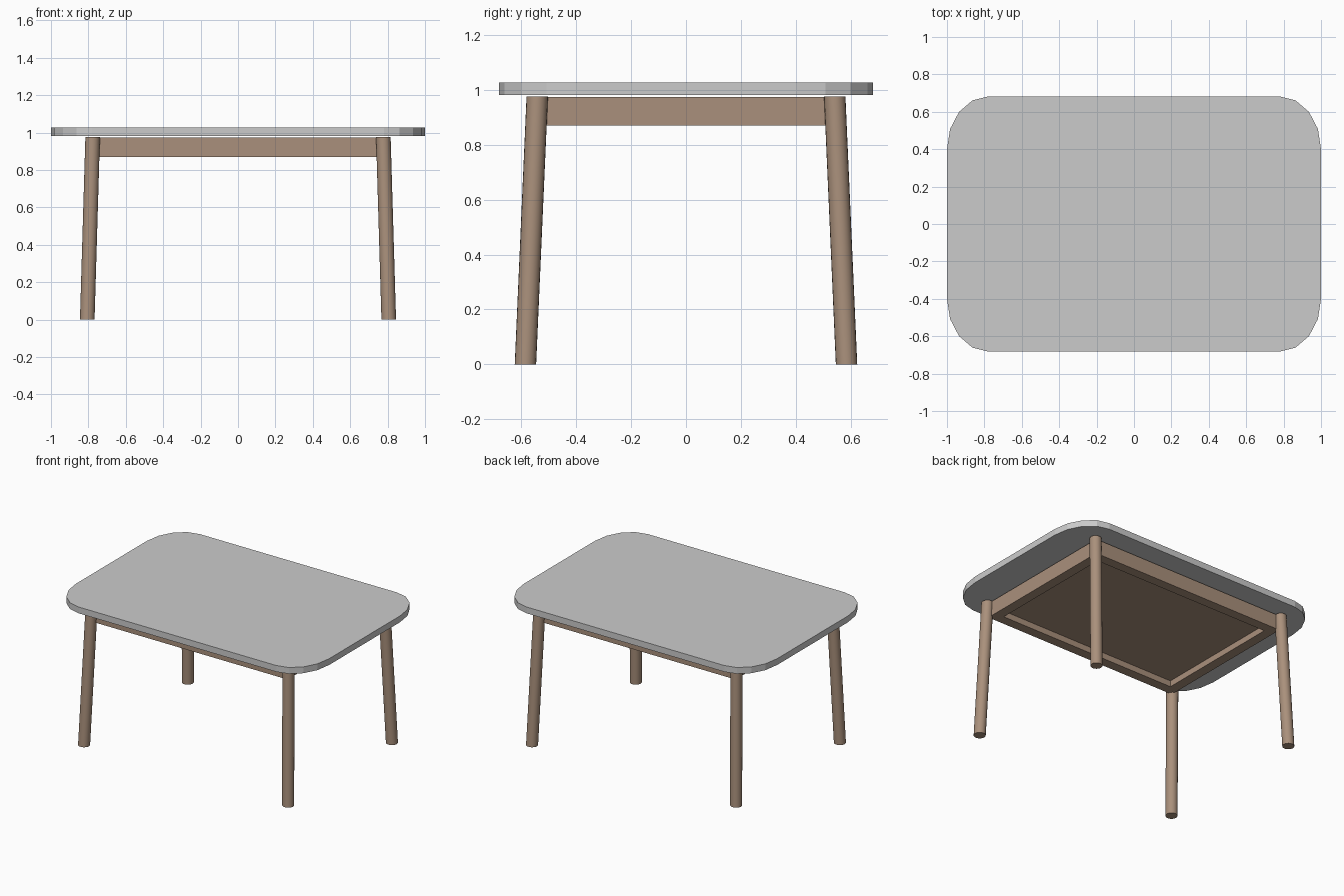
import bpy, bmesh, math

if "Cube" in bpy.data.objects:
    bpy.data.objects.remove(bpy.data.objects["Cube"])


def material(name, rgb):
    m = bpy.data.materials.new(name)
    m.diffuse_color = (*rgb, 1)
    m.use_nodes = True
    m.node_tree.nodes["Principled BSDF"].inputs["Base Color"].default_value = m.diffuse_color
    return m


GREY = material("light grey", (0.60, 0.60, 0.60))
WOOD = material("brown wood", (0.40, 0.28, 0.20))


def finish(bm, name, mat):
    bmesh.ops.recalc_face_normals(bm, faces=bm.faces)
    mesh = bpy.data.meshes.new(name)
    bm.to_mesh(mesh)
    bm.free()
    mesh.materials.append(mat)
    ob = bpy.data.objects.new(name, mesh)
    bpy.context.collection.objects.link(ob)
    return ob


def loft(name, rings, mat):
    """Closed solid through equal-length rings of points."""
    bm = bmesh.new()
    vr = [[bm.verts.new(p) for p in r] for r in rings]
    n = len(rings[0])
    for a, b in zip(vr, vr[1:]):
        for i in range(n):
            j = (i + 1) % n
            bm.faces.new((a[i], a[j], b[j], b[i]))
    bm.faces.new(vr[0])
    bm.faces.new(vr[-1])
    return finish(bm, name, mat)


# Tabletop with four-segment rounded corners
outline = []
for k, (sx, sy) in enumerate([(1, 1), (-1, 1), (-1, -1), (1, -1)]):
    for i in range(5):
        a = math.radians(90 * k + 22.5 * i)
        outline.append((sx * 0.78 + 0.22 * math.cos(a),
                        sy * 0.40 + 0.282 * math.sin(a)))
loft("tabletop", [[(x, y, z) for x, y in outline] for z in (0.982, 1.027)], GREY)


# Apron: box with a recessed underside
def rect(x, y, z):
    return [(x, y, z), (-x, y, z), (-x, -y, z), (x, -y, z)]


loft("apron", [rect(0.77, 0.54, 0.975), rect(0.77, 0.54, 0.87),
               rect(0.70, 0.47, 0.87), rect(0.70, 0.47, 0.913)], WOOD)

# Round legs splayed outwards
R, N = 0.039, 20
for yname, sy in (("front", -1), ("back", 1)):
    for xname, sx in (("left", -1), ("right", 1)):
        rings = []
        for cx, cy, z in ((0.806, 0.585, 0.0), (0.777, 0.542, 0.976)):
            rings.append([(sx * cx + R * math.cos(2 * math.pi * i / N),
                           sy * cy + R * math.sin(2 * math.pi * i / N), z)
                          for i in range(N)])
        leg = loft(f"{yname}_{xname}_leg", rings, WOOD)
        bpy.ops.object.select_all(action='DESELECT')
        leg.select_set(True)
        bpy.context.view_layer.objects.active = leg
        bpy.ops.object.shade_smooth_by_angle(angle=math.radians(30))
